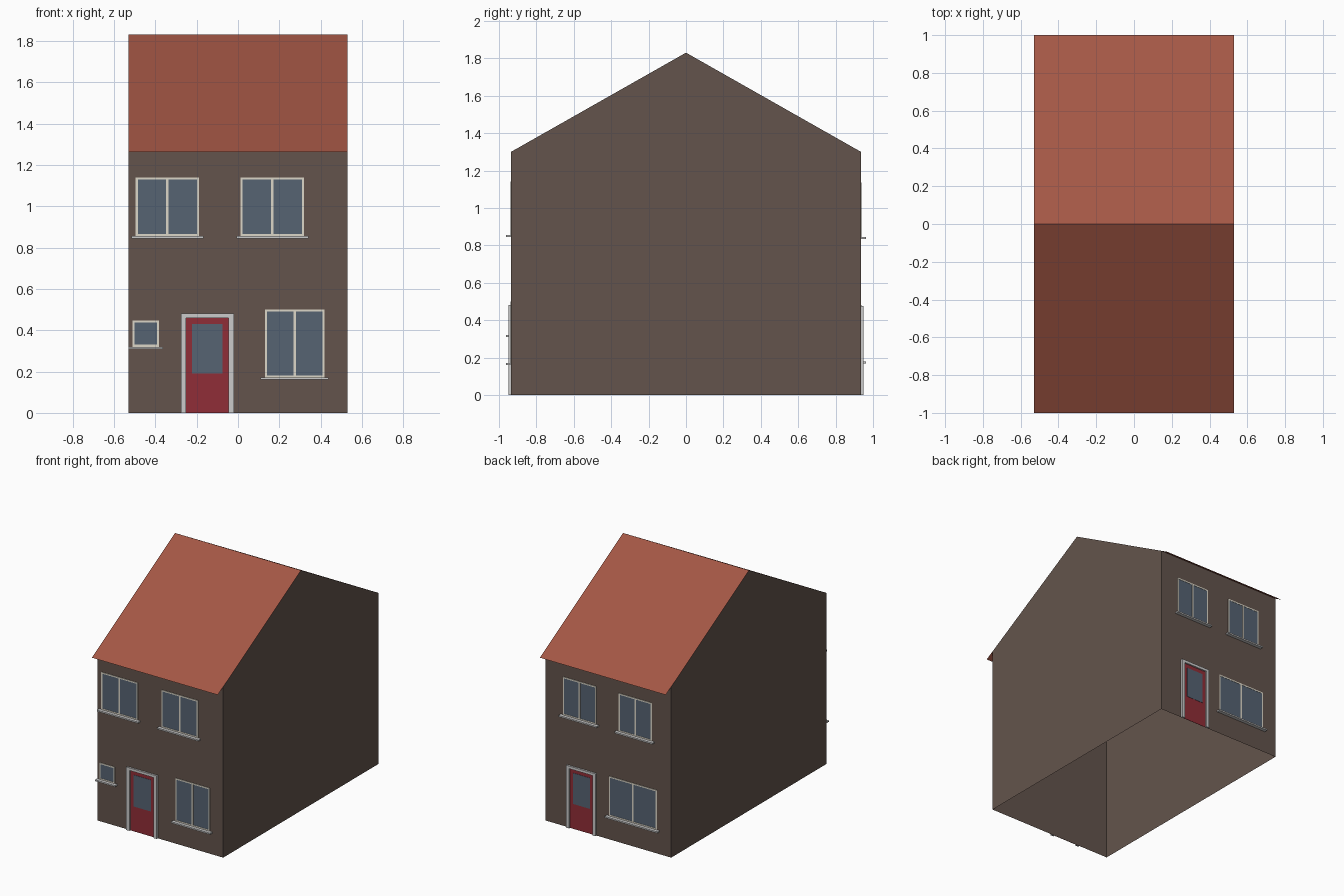
import bpy, bmesh
from mathutils import Vector, Matrix

if "Cube" in bpy.data.objects:
    bpy.data.objects.remove(bpy.data.objects["Cube"])

W, D = 0.53, 0.935            # half width, half depth of the walls
EAVE, RIDGE = 1.30, 1.83
SLOPE = (RIDGE - EAVE) / D


def material(name, rgb):
    m = bpy.data.materials.new(name)
    m.diffuse_color = (*rgb, 1)
    m.use_nodes = True
    m.node_tree.nodes["Principled BSDF"].inputs["Base Color"].default_value = m.diffuse_color
    return m


BRICK = material("brick", (0.125, 0.088, 0.072))
TILE = material("roof_tile", (0.37, 0.095, 0.06))
CREAM = material("cream_paint", (0.72, 0.68, 0.58))
GLASS = material("glass", (0.093, 0.125, 0.17))
RED = material("red_paint", (0.28, 0.027, 0.038))


def finish(name, bm, mat=None):
    me = bpy.data.meshes.new(name)
    bm.to_mesh(me)
    bm.free()
    if mat:
        me.materials.append(mat)
    ob = bpy.data.objects.new(name, me)
    bpy.context.collection.objects.link(ob)
    return ob


def sheet(name, polys, mat):
    """Open surface made of a few polygons."""
    bm = bmesh.new()
    for p in polys:
        bm.faces.new([bm.verts.new(v) for v in p])
    bmesh.ops.remove_doubles(bm, verts=bm.verts, dist=1e-5)
    return finish(name, bm, mat)


def slabs(name, side, rects, depth, mat=None):
    """Raised rectangles (x0, x1, z0, z1) on the front (-1) or back (+1) wall."""
    bm = bmesh.new()
    for x0, x1, z0, z1 in rects:
        c = Vector(((x0 + x1) / 2, side * (D + depth / 2), (z0 + z1) / 2))
        bmesh.ops.create_cube(bm, size=1, matrix=Matrix.Translation(c)
                              @ Matrix.Diagonal((x1 - x0, depth, z1 - z0, 1)))
    # the hidden faces against the wall are left out
    back = [f for f in bm.faces if f.normal.y * side < -0.9]
    bmesh.ops.delete(bm, geom=back, context='FACES')
    return finish(name, bm, mat)


def window(name, side, x0, x1, z0, z1, panes=2):
    t = 0.01
    slabs(name + "_glass", side, [(x0 + t, x1 - t, z0 + t, z1 - t)], 0.002, GLASS)
    bars = [(x0, x0 + t, z0, z1), (x1 - t, x1, z0, z1),
            (x0 + t, x1 - t, z0, z0 + t), (x0 + t, x1 - t, z1 - t, z1)]
    if panes == 2:
        m = (x0 + x1) / 2
        bars.append((m - 0.006, m + 0.006, z0 + t, z1 - t))
    slabs(name + "_frame", side, bars, 0.004, CREAM)
    slabs(name + "_sill", side, [(x0 - 0.02, x1 + 0.02, z0 - 0.011, z0)], 0.027)


def door(name, side, x0, x1, top):
    t = 0.026
    slabs(name + "_surround", side, [(x0, x0 + t, 0, top), (x1 - t, x1, 0, top),
                                     (x0 + t, x1 - t, top - 0.02, top)], 0.014)
    slabs(name + "_leaf", side, [(x0 + t, x1 - t, 0, top - 0.02)], 0.002, RED)
    slabs(name + "_glass", side, [(x0 + 0.055, x1 - 0.055, 0.19, top - 0.05)], 0.004, GLASS)


# Walls: open shell with two gable ends
walls = [[(-W, -D, 0), (W, -D, 0), (W, -D, EAVE), (-W, -D, EAVE)],
         [(W, D, 0), (-W, D, 0), (-W, D, EAVE), (W, D, EAVE)]]
gable = [(-D, 0), (D, 0), (D, EAVE), (0, RIDGE), (-D, EAVE)]
walls.append([(W, y, z) for y, z in gable])
walls.append([(-W, y, z) for y, z in reversed(gable)])
sheet("walls", walls, BRICK)

# Roof: two thin slopes overhanging front and back
low = RIDGE - SLOPE
sheet("roof", [[(-W, -1, low), (W, -1, low), (W, 0, RIDGE), (-W, 0, RIDGE)],
               [(W, 1, low), (-W, 1, low), (-W, 0, RIDGE), (W, 0, RIDGE)]], TILE)

# Front openings
window("front_upper_left_window", -1, -0.495, -0.188, 0.855, 1.14)
window("front_upper_right_window", -1, 0.012, 0.32, 0.855, 1.14)
window("front_small_window", -1, -0.51, -0.382, 0.32, 0.447, panes=1)
window("front_lower_window", -1, 0.13, 0.418, 0.172, 0.50)
door("front_door", -1, -0.277, -0.02, 0.48)

# Back openings
window("back_upper_left_window", 1, 0.10, 0.38, 0.845, 1.135)
window("back_upper_right_window", 1, -0.37, -0.09, 0.845, 1.135)
window("back_lower_window", 1, -0.412, -0.008, 0.18, 0.482)
door("back_door", 1, 0.097, 0.347, 0.475)
